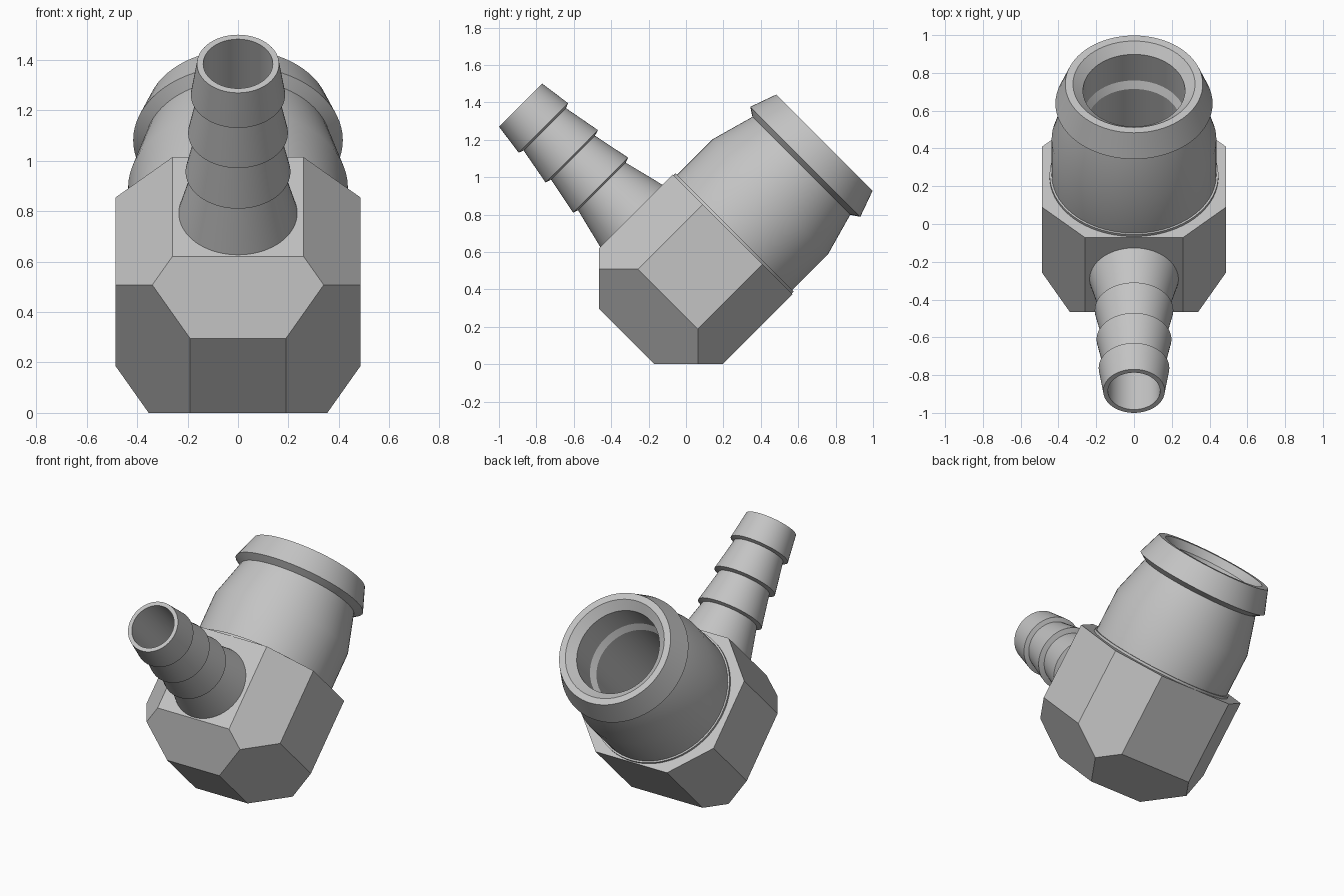
import bpy, bmesh, math
from mathutils import Vector

if "Cube" in bpy.data.objects:
    bpy.data.objects.remove(bpy.data.objects["Cube"])

S = math.sqrt(0.5)
X = Vector((1, 0, 0))
U = Vector((0, S, S))      # axis of the wide socket
V = Vector((0, -S, S))     # axis of the hose barb
SOCKET_V, BARB_U = 0.314, 0.354
SEGMENTS = 72

grey = bpy.data.materials.new("grey")
grey.diffuse_color = (0.55, 0.55, 0.55, 1)
grey.use_nodes = True
grey.node_tree.nodes["Principled BSDF"].inputs["Base Color"].default_value = grey.diffuse_color


def finish(bm, name, smooth=True):
    bmesh.ops.recalc_face_normals(bm, faces=bm.faces)
    mesh = bpy.data.meshes.new(name)
    bm.to_mesh(mesh)
    bm.free()
    mesh.materials.append(grey)
    ob = bpy.data.objects.new(name, mesh)
    bpy.context.collection.objects.link(ob)
    if smooth:
        smooth_sharp(ob)
    return ob


def smooth_sharp(ob):
    bpy.ops.object.select_all(action='DESELECT')
    ob.select_set(True)
    bpy.context.view_layer.objects.active = ob
    bpy.ops.object.shade_smooth_by_angle(angle=math.radians(24))


def lathe(name, origin, axis, profile):
    """Spin (radius, height) points around an axis."""
    bm = bmesh.new()
    side = axis.cross(X)
    rings = []
    for r, h in profile:
        rings.append([bm.verts.new(origin + axis * h + r * (X * math.cos(a) + side * math.sin(a)))
                      for a in (2 * math.pi * i / SEGMENTS for i in range(SEGMENTS))])
    for a, b in zip(rings, rings[1:]):
        for i in range(SEGMENTS):
            j = (i + 1) % SEGMENTS
            bm.faces.new((a[i], a[j], b[j], b[i]))
    bmesh.ops.remove_doubles(bm, verts=bm.verts, dist=1e-5)
    return finish(bm, name)


# Elbow body: a block trimmed by flat planes (outward normal, point on plane)
bm = bmesh.new()
bmesh.ops.create_cube(bm, size=6)
planes = [
    (-U, U * -0.12), (U, U * 0.667),
    (-V, V * -0.139), (V, V * 0.768),
    (Vector((0, -1, 0)), Vector((0, -0.465, 0))),
    (Vector((0, 0, -1)), Vector((0, 0, 0))),
]
for s in (-1, 1):
    planes += [
        (X * s, X * s * 0.487),
        (X * s + V, X * s * 0.26 + V * 0.768),
        (X * s - V, X * s * 0.26 - V * 0.139),
        (X * s - U, X * s * 0.19 - U * 0.12),
    ]
for normal, point in planes:
    cut = bmesh.ops.bisect_plane(bm, geom=bm.verts[:] + bm.edges[:] + bm.faces[:],
                                 plane_co=point, plane_no=normal.normalized(), clear_outer=True)
    edges = [e for e in cut["geom_cut"] if isinstance(e, bmesh.types.BMEdge)]
    bmesh.ops.edgeloop_fill(bm, edges=edges)
body = finish(bm, "elbow_body", smooth=False)

# Two bores meeting inside the body
bores = [
    lathe("socket_bore_cutter", V * SOCKET_V, U, [(0, 0.05), (0.245, 0.05), (0.245, 0.9), (0, 0.9)]),
    lathe("barb_bore_cutter", U * BARB_U, V, [(0, SOCKET_V), (0.138, SOCKET_V), (0.138, 1.0), (0, 1.0)]),
]
bpy.context.view_layer.objects.active = body
for cutter in bores:
    cutter.hide_render = True
    mod = body.modifiers.new("bore", 'BOOLEAN')
    mod.operation = 'DIFFERENCE'
    mod.solver = 'EXACT'
    mod.object = cutter
    bpy.ops.object.modifier_apply(modifier=mod.name)
for cutter in bores:
    bpy.data.objects.remove(cutter, do_unlink=True)
smooth_sharp(body)

# Wide socket: collar, swelling wall, flange, chamfered mouth and inner ledge
lathe("socket_tube", V * SOCKET_V, U, [
    (0.447, 0.660), (0.447, 0.682), (0.436, 0.682), (0.436, 0.950),
    (0.370, 1.186), (0.416, 1.216), (0.364, 1.361), (0.323, 1.361),
    (0.270, 1.314), (0.270, 1.119), (0.245, 1.080), (0.245, 0.660),
])

# Hose barb: four tapered sections with a straight bore
lathe("hose_barb", U * BARB_U, V, [
    (0.236, 0.764), (0.180, 0.990), (0.208, 1.000), (0.166, 1.208),
    (0.198, 1.218), (0.160, 1.422), (0.187, 1.432), (0.163, 1.605),
    (0.138, 1.605), (0.138, 0.764),
])
